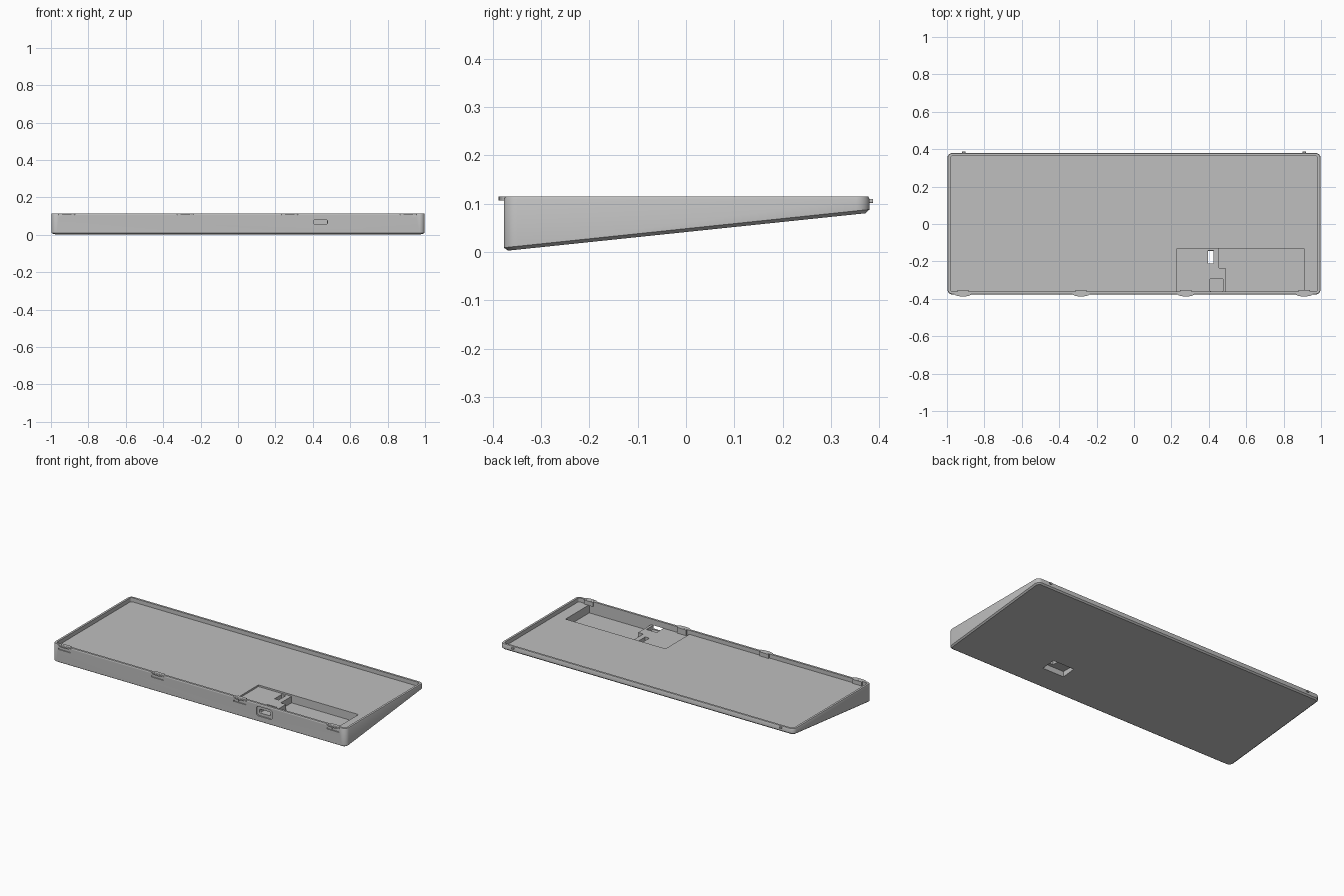
import bpy, bmesh, math

if "Cube" in bpy.data.objects:
    bpy.data.objects.remove(bpy.data.objects["Cube"])

grey = bpy.data.materials.new("case grey")
grey.diffuse_color = (0.52, 0.52, 0.52, 1)
grey.use_nodes = True
grey.node_tree.nodes["Principled BSDF"].inputs["Base Color"].default_value = grey.diffuse_color

X, YF, YB = 0.998, -0.377, 0.38      # outer half width, front and back
TOP, FLOOR, RAD = 0.115, 0.09, 0.028


def new_object(name, bm):
    bmesh.ops.recalc_face_normals(bm, faces=bm.faces)
    mesh = bpy.data.meshes.new(name)
    bm.to_mesh(mesh)
    bm.free()
    mesh.materials.append(grey)
    ob = bpy.data.objects.new(name, mesh)
    bpy.context.collection.objects.link(ob)
    return ob


def rounded(x0, x1, y0, y1, r, n=5):
    pts = []
    for k, (cx, cy) in enumerate([(x1 - r, y1 - r), (x0 + r, y1 - r), (x0 + r, y0 + r), (x1 - r, y0 + r)]):
        for i in range(n + 1):
            a = math.pi / 2 * (k + i / n)
            pts.append((cx + r * math.cos(a), cy + r * math.sin(a)))
    return pts


def loft(name, rings):
    bm = bmesh.new()
    loops = [[bm.verts.new(p) for p in ring] for ring in rings]
    for a, b in zip(loops, loops[1:]):
        for i in range(len(a)):
            j = (i + 1) % len(a)
            bm.faces.new((a[i], a[j], b[j], b[i]))
    bm.faces.new(loops[0])
    bm.faces.new(loops[-1])
    return new_object(name, bm)


def box(name, x0, x1, y0, y1, z0, z1):
    return loft(name, [[(x, y, z) for x, y in ((x0, y0), (x1, y0), (x1, y1), (x0, y1))] for z in (z0, z1)])


def slab_y(name, x0, x1, z0, z1, r, y0, y1):
    return loft(name, [[(x, y, z) for x, z in rounded(x0, x1, z0, z1, r)] for y in (y0, y1)])


def cut(target, cutter):
    mod = target.modifiers.new("cut", 'BOOLEAN')
    mod.operation, mod.solver, mod.object = 'DIFFERENCE', 'EXACT', cutter
    bpy.context.view_layer.objects.active = target
    bpy.ops.object.modifier_apply(modifier=mod.name)
    bpy.data.objects.remove(cutter)


def under(y):
    return 0.002 + (y - YF) * 0.1045


def ring(inset, height):
    pts = rounded(-X + inset, X - inset, YF + inset, YB - inset, max(RAD - inset, 0.008))
    return [(x, y, height(y)) for x, y in pts]


# Wedge tray: sloped underside, level rim and sunken floor
tray = loft("wedge_tray", [
    ring(0.009, under),
    ring(0.0, lambda y: under(y) + 0.007),
    ring(0.0, lambda y: 0.109),
    ring(0.003, lambda y: TOP),
    ring(0.016, lambda y: TOP),
    ring(0.016, lambda y: FLOOR),
])

# Electronics pocket: shallow platform with a deeper bay beside it
cut(tray, box("platform_cut", 0.23, 0.60, -0.361, -0.13, 0.08, 0.2))
cut(tray, box("bay_back_cut", 0.455, 0.91, -0.235, -0.13, 0.04, 0.2))
cut(tray, box("bay_front_cut", 0.49, 0.91, -0.361, -0.20, 0.04, 0.2))

# Connector notch, port opening and shallow port surround
cut(tray, box("connector_cut", 0.405, 0.475, -0.358, -0.295, 0.055, 0.2))
cut(tray, slab_y("surround_cut", 0.388, 0.496, 0.040, 0.098, 0.015, -0.40, YF + 0.008))
cut(tray, slab_y("port_cut", 0.405, 0.478, 0.057, 0.080, 0.006, -0.40, -0.34))

# Switch recess in the underside and its slot through the platform
cut(tray, box("switch_recess_cut", 0.305, 0.45, -0.232, -0.145, -0.1, 0.05))
cut(tray, box("switch_slot_cut", 0.396, 0.424, -0.21, -0.142, 0.03, 0.2))

# Latch slits through the front wall
CLIPS = (-0.915, -0.283, 0.277, 0.91)
for cx in CLIPS:
    cut(tray, box("slit_cut", cx - 0.042, cx + 0.042, -0.40, YF + 0.006, 0.085, 0.093))
    cut(tray, box("stem_cut", cx - 0.008, cx + 0.008, -0.40, YF + 0.004, 0.092, 0.107))

bpy.ops.object.select_all(action='DESELECT')
tray.select_set(True)
bpy.context.view_layer.objects.active = tray
bpy.ops.object.shade_smooth_by_angle(angle=math.radians(30))

# Front latches: curved lip outside and backing block inside
for cx in CLIPS:
    arc = [(cx + 0.045 * math.cos(t * math.pi / 8), YF + 0.002 - 0.0125 * math.sin(t * math.pi / 8)) for t in range(9)]
    loft("latch_lip", [[(x, y, z) for x, y in arc] for z in (0.107, 0.1145)])
    box("latch_block", cx - 0.03, cx + 0.03, -0.363, -0.353, FLOOR - 0.002 if cx < 0.2 or cx > 0.9 else 0.079, 0.1148)

# Small catches on the back wall
for cx in (-0.91, 0.91):
    slab_y("rear_catch", cx - 0.009, cx + 0.009, 0.101, 0.110, 0.003, YB - 0.004, YB + 0.0065)
